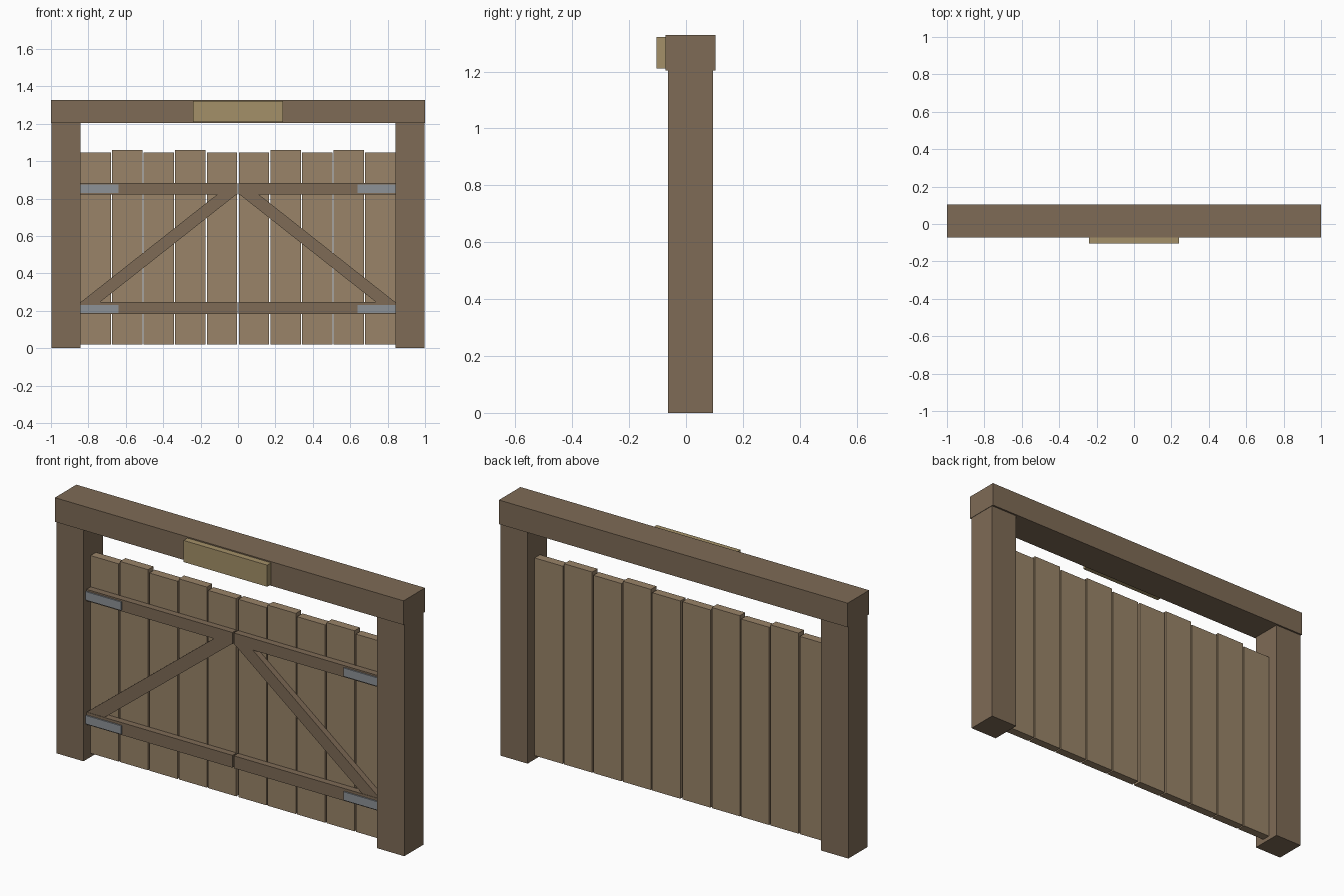
import bpy

if "Cube" in bpy.data.objects:
    bpy.data.objects.remove(bpy.data.objects["Cube"])


def material(name, rgb):
    m = bpy.data.materials.new(name)
    m.diffuse_color = (*rgb, 1)
    m.use_nodes = True
    m.node_tree.nodes["Principled BSDF"].inputs["Base Color"].default_value = m.diffuse_color
    return m


FRAME = material("dark_wood", (0.21, 0.147, 0.093))
PLANK = material("light_wood", (0.32, 0.23, 0.14))
SIGN = material("sign_wood", (0.37, 0.28, 0.14))
METAL = material("grey_metal", (0.27, 0.29, 0.31))


def prism(name, outline, y0, y1, mat, mirror=False):
    """Extrude a counter-clockwise x-z outline from y0 (front) to y1 (back)."""
    n = len(outline)
    verts = [(x, y, z) for y in (y0, y1) for x, z in outline]
    faces = [tuple(range(n)), tuple(reversed(range(n, 2 * n)))]
    faces += [(i, i + n, (i + 1) % n + n, (i + 1) % n) for i in range(n)]
    mesh = bpy.data.meshes.new(name)
    mesh.from_pydata(verts, [], faces)
    mesh.materials.append(mat)
    ob = bpy.data.objects.new(name, mesh)
    bpy.context.collection.objects.link(ob)
    if mirror:
        mod = ob.modifiers.new("mirror", 'MIRROR')
        mod.use_mirror_merge = False
    return ob


def box(name, x, y, z, mat, mirror=False):
    outline = [(x[0], z[0]), (x[1], z[0]), (x[1], z[1]), (x[0], z[1])]
    return prism(name, outline, *y, mat, mirror)


# Frame: two posts, top beam and blank sign board
box("post", (0.842, 0.998), (-0.063, 0.095), (0, 1.205), FRAME, True)
box("top_beam", (-1, 1), (-0.072, 0.104), (1.203, 1.328), FRAME)
box("sign_board", (-0.24, 0.24), (-0.104, -0.07), (1.21, 1.322), SIGN)

# Gate leaves: five planks each, alternating heights
for i in range(5):
    x = 0.006 + i * 0.1685
    top = 1.06 if i % 2 else 1.045
    box(f"plank_{i + 1}", (x, x + 0.161), (-0.006, 0.038), (0.02, top), PLANK, True)

# Rails with strap hinges at the outer ends
for label, z0, z1, h0 in (("lower", 0.182, 0.246, 0.188), ("upper", 0.823, 0.883, 0.830)):
    box(f"{label}_rail", (0.004, 0.841), (-0.040, -0.006), (z0, z1), FRAME, True)
    box(f"{label}_hinge", (0.638, 0.841), (-0.047, -0.038), (h0, h0 + 0.044), METAL, True)

# Diagonal brace between the rails
prism("diagonal_brace", [(0.738, 0.246), (0.841, 0.246), (0.110, 0.823), (0.007, 0.823)][::1],
      -0.038, -0.006, FRAME, True)
